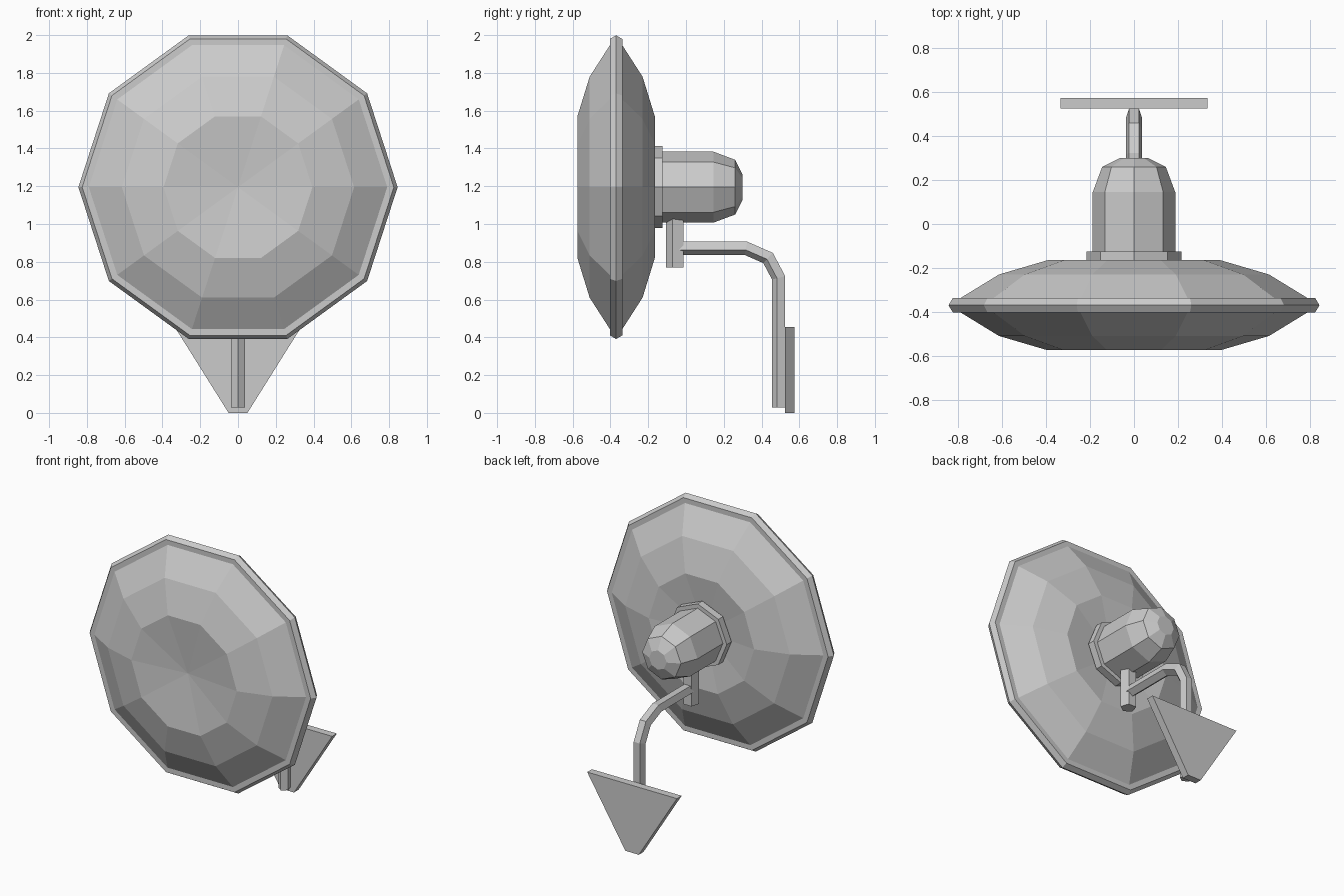
import bpy, bmesh
from math import sin, cos, tau
from mathutils import Vector

if "Cube" in bpy.data.objects:
    bpy.data.objects.remove(bpy.data.objects["Cube"], do_unlink=True)

GREY = (0.6, 0.6, 0.6, 1)
grey = bpy.data.materials.new("light_grey")
grey.use_nodes = True
grey.diffuse_color = GREY
grey.node_tree.nodes["Principled BSDF"].inputs["Base Color"].default_value = GREY

AXIS_Z = 1.195


def finish(name, bm):
    bmesh.ops.recalc_face_normals(bm, faces=bm.faces)
    mesh = bpy.data.meshes.new(name)
    bm.to_mesh(mesh)
    bm.free()
    mesh.materials.append(grey)
    obj = bpy.data.objects.new(name, mesh)
    bpy.context.collection.objects.link(obj)
    return obj


def skin(bm, rings):
    """Join successive rings of vertices with quads."""
    for a, b in zip(rings, rings[1:]):
        n = len(a)
        for i in range(n):
            j = (i + 1) % n
            bm.faces.new((a[i], a[j], b[j], b[i]))


def lathe(name, profile, sides):
    """Revolve (radius, y) points about the dish axis; zero radius is a pole."""
    bm = bmesh.new()
    rings = []
    for r, y in profile:
        rings.append([bm.verts.new((r * cos(tau * i / sides), y,
                                    AXIS_Z + r * sin(tau * i / sides)))
                      for i in range(sides)])
    skin(bm, rings)
    bmesh.ops.remove_doubles(bm, verts=bm.verts, dist=1e-5)
    bmesh.ops.holes_fill(bm, edges=bm.edges, sides=sides)
    return finish(name, bm)


def sweep(name, path, radius, sides=5):
    """Mitred tube along (y, z) points, one corner on the inside of the bend."""
    bm = bmesh.new()
    pts = [Vector(p) for p in path]
    rings = []
    for k, p in enumerate(pts):
        before = (p - pts[k - 1]).normalized() if k else None
        after = (pts[k + 1] - p).normalized() if k + 1 < len(pts) else None
        before, after = before or after, after or before
        t = (before + after).normalized()
        n = Vector((t.y, -t.x)) / t.dot(before)
        ring = []
        for i in range(sides):
            a = tau * i / sides
            q = p + n * radius * cos(a)
            ring.append(bm.verts.new((radius * sin(a), q.x, q.y)))
        rings.append(ring)
    skin(bm, rings)
    bm.faces.new(rings[0])
    bm.faces.new(rings[-1])
    return finish(name, bm)


# Faceted dish with a ridged rim and shallow dimples at both centres
MID_Y = -0.37
half = [(0, 0.165), (0.394, 0.205), (0.615, 0.14), (0.79, 0.033), (0.825, 0.033)]
lathe("dish", [(r, MID_Y - d) for r, d in half] + [(0.845, MID_Y)]
      + [(r, MID_Y + d) for r, d in reversed(half)], 10)

# Receiver housing behind the dish
lathe("housing_flange", [(0.217, -0.175), (0.217, -0.125)], 8)
lathe("housing", [(0.188, -0.13), (0.188, 0.145), (0.145, 0.26), (0.065, 0.3)], 8)

# Post under the housing and the bent support arm
sweep("post", [(-0.055, 1.08), (-0.055, 0.77)], 0.05)
sweep("support_arm", [(-0.035, 0.875), (0.318, 0.875), (0.437, 0.823),
                      (0.494, 0.716), (0.494, 0.028)], 0.0387)

# Tapered wall plate
bm = bmesh.new()
outline = [(-0.05, 0), (0.05, 0), (0.335, 0.455), (-0.335, 0.455)]
face = bm.faces.new([bm.verts.new((x, 0.525, z)) for x, z in outline])
extruded = bmesh.ops.extrude_face_region(bm, geom=[face])["geom"]
bmesh.ops.translate(bm, vec=(0, 0.05, 0),
                    verts=[v for v in extruded if isinstance(v, bmesh.types.BMVert)])
finish("wall_plate", bm)
